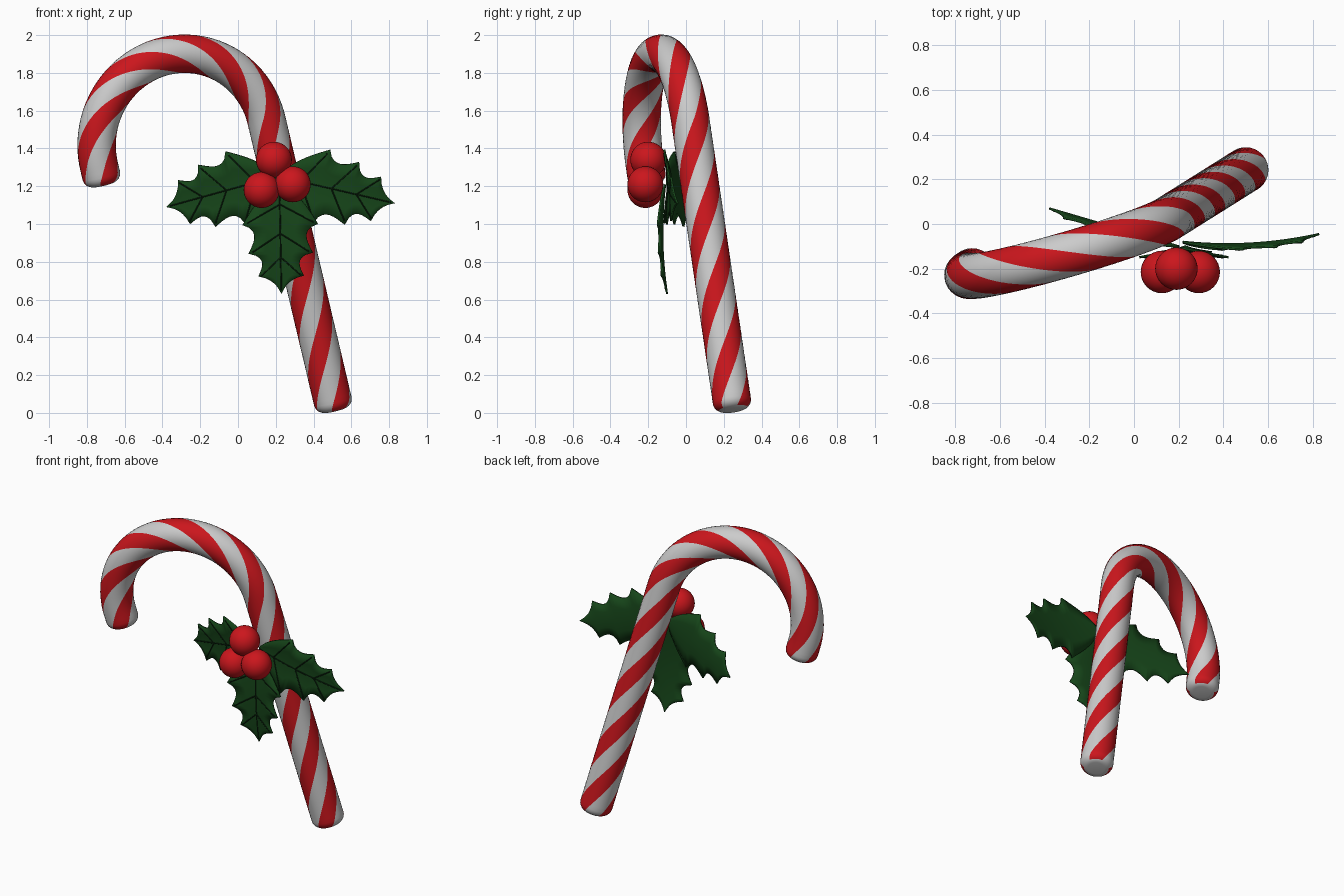
import bpy, bmesh, math
from mathutils import Vector

if "Cube" in bpy.data.objects:
    bpy.data.objects.remove(bpy.data.objects["Cube"])


def material(name, rgb):
    m = bpy.data.materials.new(name)
    m.diffuse_color = (*rgb, 1)
    m.use_nodes = True
    m.node_tree.nodes["Principled BSDF"].inputs["Base Color"].default_value = m.diffuse_color
    return m


RED = material("candy_red", (0.6, 0.008, 0.012))
WHITE = material("candy_white", (0.8, 0.8, 0.8))
GREEN = material("leaf_green", (0.008, 0.06, 0.01))
DARK = material("vein_dark", (0.003, 0.015, 0.004))


def finish(name, bm, mats, angle=40):
    me = bpy.data.meshes.new(name)
    bmesh.ops.recalc_face_normals(bm, faces=bm.faces)
    bm.to_mesh(me)
    bm.free()
    ob = bpy.data.objects.new(name, me)
    for m in mats:
        me.materials.append(m)
    bpy.context.collection.objects.link(ob)
    bpy.ops.object.select_all(action='DESELECT')
    ob.select_set(True)
    bpy.context.view_layer.objects.active = ob
    bpy.ops.object.shade_smooth_by_angle(angle=math.radians(angle))
    return ob


# Cane centreline: straight shaft, half circle, short straight end
d = Vector((-0.236, -0.148, 1)).normalized()
e = Vector((-0.89, -0.26, 0))
e = (e - d * e.dot(d)).normalized()
n = d.cross(e).normalized()
if n.y > 0:
    n = -n
FOOT = Vector((0.513, 0.25, 0.015))
R, RAD, BEV = 0.475, 0.102, 0.05
SHAFT = (1.55 - FOOT.z) / d.z
ARC, END = math.pi * R, 0.1
TOTAL = SHAFT + ARC + END
CENTRE = FOOT + d * SHAFT + e * R


def cane_at(s):
    if s < SHAFT:
        return FOOT + d * s, d
    if s < SHAFT + ARC:
        a = (s - SHAFT) / R
        return (CENTRE - e * R * math.cos(a) + d * R * math.sin(a),
                e * math.sin(a) + d * math.cos(a))
    return CENTRE + e * R - d * (s - SHAFT - ARC), -d


# Cane: the rings twist along the path so stripe borders follow the mesh
SEG, STRANDS = 36, 3
PITCH = STRANDS * TOTAL / 8
stations = []
for i in range(7):
    a = i / 6 * math.pi / 2
    stations.append((BEV * (1 - math.sin(a)), RAD - BEV * (1 - math.cos(a))))
stations = [(s, r) for s, r in reversed(stations)]
steps = 120
body = [(BEV + (TOTAL - 2 * BEV) * i / steps, RAD) for i in range(1, steps)]
stations = ([(BEV * (1 - math.cos(i / 6 * math.pi / 2)),
              RAD - BEV * (1 - math.sin(i / 6 * math.pi / 2))) for i in range(7)])
stations = stations + body + [(TOTAL - s, r) for s, r in reversed(stations)]
bm = bmesh.new()
rings = []
for s, r in stations:
    p, t = cane_at(s)
    side = t.cross(n)
    ring = []
    for j in range(SEG):
        a = 2 * math.pi * (j / SEG + s / PITCH)
        ring.append(bm.verts.new(p + (n * math.cos(a) + side * math.sin(a)) * r))
    rings.append(ring)
band = SEG // (2 * STRANDS)
for i in range(len(rings) - 1):
    cap = i < 2 or i > len(rings) - 4
    for j in range(SEG):
        k = (j + 1) % SEG
        f = bm.faces.new((rings[i][j], rings[i][k], rings[i + 1][k], rings[i + 1][j]))
        red = ((j + band // 2) // band) % 2 == 0
        f.material_index = 0 if red and not cap else 1
for ring in (rings[0], rings[-1]):
    bm.faces.new(ring).material_index = 1
finish("cane", bm, (RED, WHITE))

# Holly leaf half outline: spikes joined by hollow scallops
SPIKES = [(0.0, 0.02), (0.2, 0.2), (0.36, 0.17), (0.49, 0.12), (0.6, 0.0)]
SAGS = [-0.025, 0.05, 0.05, 0.03]
outline = []
for (a, b, sag) in zip(SPIKES, SPIKES[1:], SAGS):
    for i in range(8):
        t = i / 8
        w = a[1] + (b[1] - a[1]) * t - sag * math.sin(math.pi * t ** 0.7)
        outline.append((a[0] + (b[0] - a[0]) * t, w))
outline.append(SPIKES[-1])


def leaf(name, base, tip, bow):
    base, tip = Vector(base), Vector(tip)
    axis = (tip - base).normalized()
    scale = (tip - base).length / 0.6
    across = axis.cross(Vector((0, 1, 0))).normalized()

    def at(u, v, lift=0.0):
        t = u / 0.6
        h = bow * 4 * t * (1 - t) + 0.12 * abs(v) + lift
        return base + axis * u * scale + across * v + Vector((0, -h, 0))

    # Leaf blade
    bm = bmesh.new()
    rows = [[bm.verts.new(at(u + 0.02 * abs(f) * w / 0.2, w * f))
             for f in (-1, -0.5, 0, 0.5, 1)] for u, w in outline]
    for r0, r1 in zip(rows, rows[1:]):
        for j in range(4):
            bm.faces.new((r0[j], r0[j + 1], r1[j + 1], r1[j]))
    bmesh.ops.remove_doubles(bm, verts=bm.verts, dist=1e-5)
    ob = finish(name, bm, (GREEN,))
    mod = ob.modifiers.new("thickness", 'SOLIDIFY')
    mod.thickness = 0.01
    mod.offset = 0

    # Midrib and side veins on the front face
    cu = bpy.data.curves.new(name + "_veins", 'CURVE')
    cu.dimensions = '3D'
    cu.bevel_depth = 0.004
    cu.bevel_resolution = 1
    lines = [[(0.58 * i / 12, 0) for i in range(13)]]
    for u, w in SPIKES[1:4]:
        for sgn in (-1, 1):
            lines.append([(u - 0.09 + 0.1 * t / 4, sgn * 0.88 * w * t / 4)
                          for t in range(5)])
    for line in lines:
        sp = cu.splines.new('POLY')
        sp.points.add(len(line) - 1)
        for pt, (u, v) in zip(sp.points, line):
            pt.co = (*at(u, v, 0.005), 1)
    cu.materials.append(DARK)
    bpy.context.collection.objects.link(bpy.data.objects.new(name + "_veins", cu))


leaf("left_leaf", (0.2, -0.1, 1.25), (-0.38, 0.07, 1.09), 0.0)
leaf("right_leaf", (0.22, -0.08, 1.25), (0.83, -0.045, 1.11), 0.025)
leaf("lower_leaf", (0.22, -0.11, 1.21), (0.23, -0.1, 0.63), 0.02)

# Berries
for name, pos in (("top_berry", (0.19, -0.2, 1.34)),
                  ("left_berry", (0.125, -0.215, 1.18)),
                  ("right_berry", (0.29, -0.215, 1.21))):
    bm = bmesh.new()
    bmesh.ops.create_uvsphere(bm, u_segments=32, v_segments=20, radius=0.095)
    bmesh.ops.translate(bm, verts=bm.verts, vec=pos)
    finish(name, bm, (RED,), 60)
